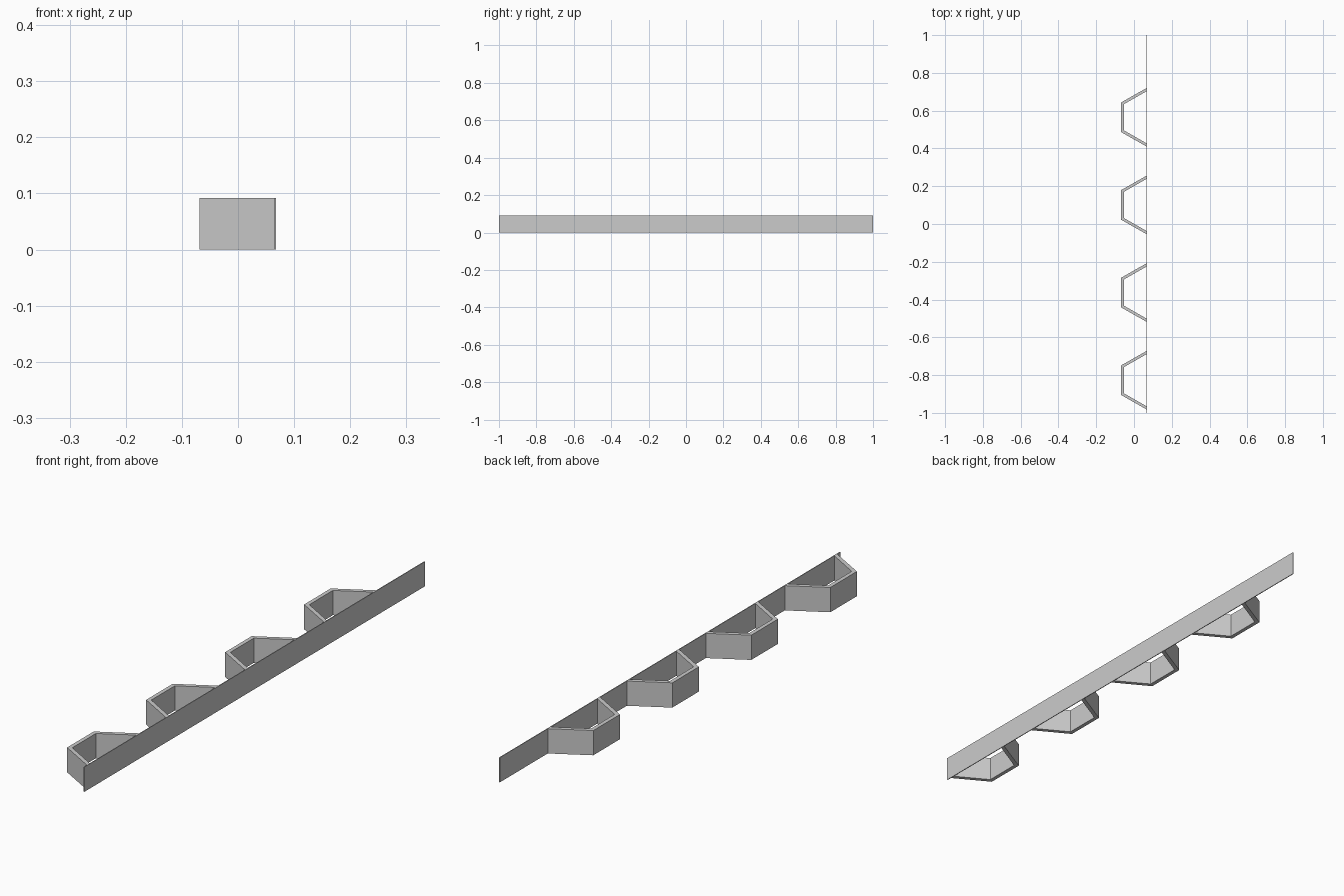
import bpy
import bmesh

if "Cube" in bpy.data.objects:
    bpy.data.objects.remove(bpy.data.objects["Cube"])

HEIGHT = 0.092
PLATE_BACK, PLATE_FACE = 0.065, 0.068   # thin strip, in x
TIP_X, WALL = -0.069, 0.015
SPACING, FIRST_Y, COUNT = 0.464, -0.827, 4

grey = bpy.data.materials.new("plain grey")
grey.use_nodes = True
colour = (0.6, 0.6, 0.6, 1)
grey.diffuse_color = colour
grey.node_tree.nodes["Principled BSDF"].inputs["Base Color"].default_value = colour


def extrude_profile(name, points, y=0):
    """Extrude a closed xy outline up to the common height."""
    bm = bmesh.new()
    face = bm.faces.new([bm.verts.new((px, py, 0)) for px, py in points])
    new = bmesh.ops.extrude_face_region(bm, geom=[face])["geom"]
    top = [v for v in new if isinstance(v, bmesh.types.BMVert)]
    bmesh.ops.translate(bm, verts=top, vec=(0, 0, HEIGHT))
    bmesh.ops.recalc_face_normals(bm, faces=bm.faces)
    mesh = bpy.data.meshes.new(name)
    bm.to_mesh(mesh)
    bm.free()
    mesh.materials.append(grey)
    obj = bpy.data.objects.new(name, mesh)
    obj.location.y = y
    bpy.context.collection.objects.link(obj)
    return obj


# Long thin backing strip
extrude_profile("backing_strip", [(PLATE_BACK, -1), (PLATE_FACE, -1),
                                  (PLATE_FACE, 1), (PLATE_BACK, 1)])

# Half-hexagon brackets, open towards the strip
outer = [(PLATE_BACK, 0.154), (TIP_X, 0.078)]
inner = [(TIP_X + WALL, 0.069), (PLATE_BACK, 0.137)]


def mirrored(points):
    return [(x, -y) for x, y in reversed(points)]


outline = outer + mirrored(outer) + mirrored(inner) + inner
for i in range(COUNT):
    extrude_profile(f"bracket_{i + 1}", outline, FIRST_Y + i * SPACING)
